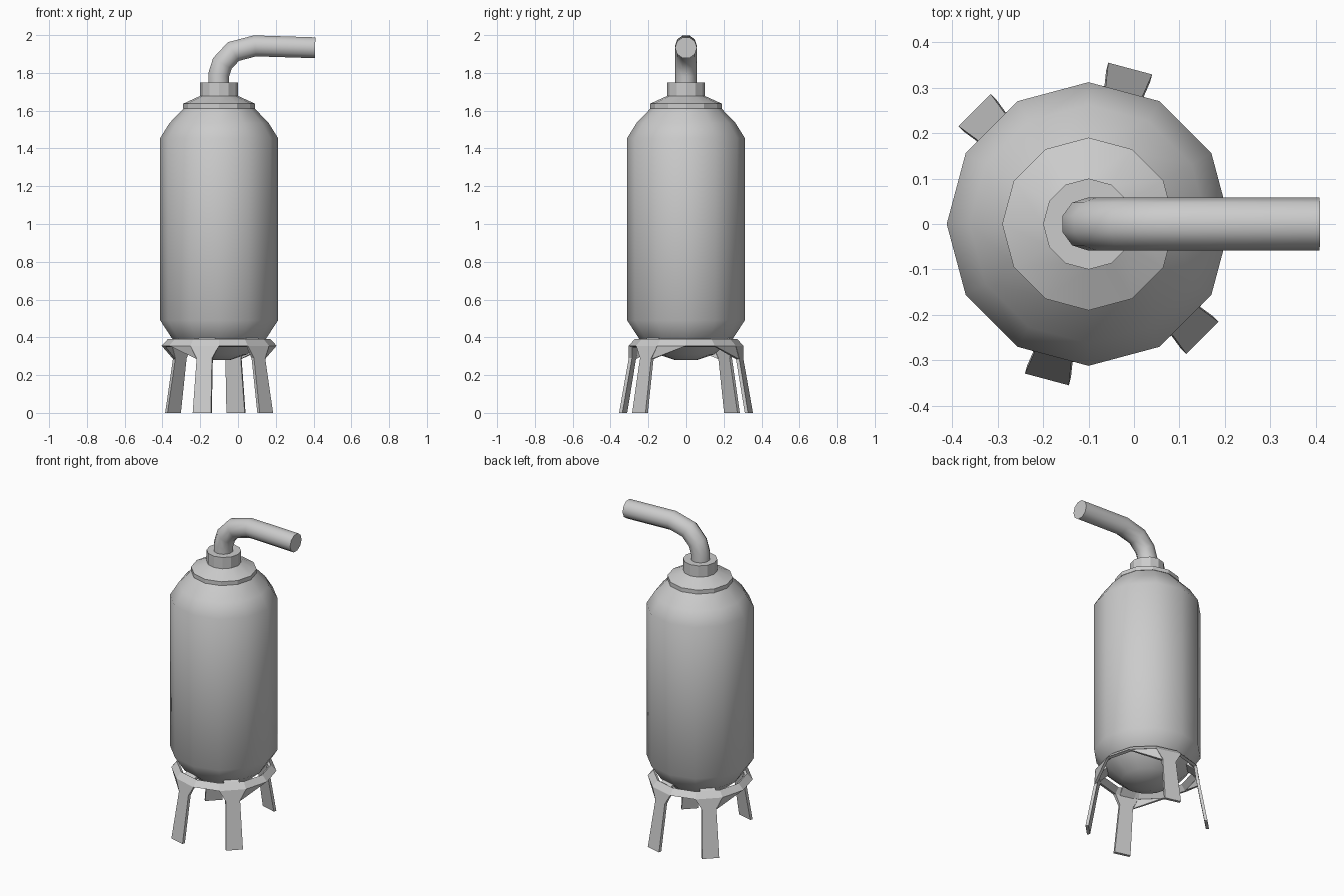
import bpy, bmesh, math
from mathutils import Vector

if "Cube" in bpy.data.objects:
    bpy.data.objects.remove(bpy.data.objects["Cube"])

CX = -0.1      # tank axis
SIDES = 12


def finish(bm, name, smooth=None):
    bmesh.ops.recalc_face_normals(bm, faces=bm.faces)
    me = bpy.data.meshes.new(name)
    bm.to_mesh(me)
    bm.free()
    ob = bpy.data.objects.new(name, me)
    bpy.context.collection.objects.link(ob)
    if smooth:
        bpy.ops.object.select_all(action='DESELECT')
        ob.select_set(True)
        bpy.context.view_layer.objects.active = ob
        bpy.ops.object.shade_smooth_by_angle(angle=math.radians(smooth))
    return ob


def polar(r, deg, z):
    a = math.radians(deg)
    return Vector((CX + r * math.cos(a), r * math.sin(a), z))


def bridge(bm, loops, close=False):
    """Skin equal-length vertex loops, optionally joining last to first."""
    pairs = list(zip(loops, loops[1:])) + ([(loops[-1], loops[0])] if close else [])
    for a, b in pairs:
        n = len(a)
        for i in range(n):
            bm.faces.new((a[i], a[(i + 1) % n], b[(i + 1) % n], b[i]))


def lathe(name, profile, close=False, smooth=None):
    bm = bmesh.new()
    loops = [[bm.verts.new(polar(r, 360 * i / SIDES, z)) for i in range(SIDES)]
             for r, z in profile]
    bridge(bm, loops, close)
    if not close:
        bm.faces.new(loops[0])
        bm.faces.new(loops[-1])
    return finish(bm, name, smooth)


def pipe(name, path, r, n=10):
    """Mitred tube along a path in the XZ plane."""
    pts = [Vector((x, 0, z)) for x, z in path]
    bm = bmesh.new()
    loops = []
    for i, p in enumerate(pts):
        d0 = (p - pts[i - 1]).normalized() if i else (pts[1] - p).normalized()
        d1 = (pts[i + 1] - p).normalized() if i < len(pts) - 1 else d0
        t = (d0 + d1).normalized()
        side = Vector((-t.z, 0, t.x)) / max(t.dot(d0), 0.5)
        loops.append([bm.verts.new(p + r * (math.cos(a) * side + math.sin(a) * Vector((0, 1, 0))))
                      for a in (2 * math.pi * (k + 0.5) / n for k in range(n))])
    bridge(bm, loops)
    bm.faces.new(loops[0])
    bm.faces.new(loops[-1])
    return finish(bm, name, 38)


def plate(bm, outer, inner):
    """Slab between two matching outlines."""
    a = [bm.verts.new(p) for p in outer]
    b = [bm.verts.new(p) for p in inner]
    bridge(bm, [a, b])
    bm.faces.new(a)
    bm.faces.new(b)


# Tank body with domed ends
lathe("tank_body", [(0.06, 0.28), (0.15, 0.31), (0.25, 0.395), (0.312, 0.49),
                    (0.312, 1.455), (0.262, 1.535), (0.185, 1.615)], smooth=40)

# Cap and neck on top
lathe("tank_cap", [(0.19, 1.612), (0.19, 1.637), (0.1, 1.678)], smooth=20)
lathe("neck_collar", [(0.1, 1.67), (0.1, 1.75)], smooth=20)

# Bent outlet pipe
pipe("outlet_pipe", [(-0.102, 1.70), (-0.102, 1.79), (-0.083, 1.85),
                     (-0.024, 1.913), (0.09, 1.943), (0.408, 1.933)], 0.058)

# Support ring
lathe("support_ring", [(0.305, 0.355), (0.272, 0.39), (0.258, 0.382), (0.286, 0.35)], close=True)

# Four legs on facet middles, flared into the ring, with tabs up to the tank
COS = math.cos(math.pi / SIDES)
for n, (ang, wide) in enumerate(((75, -1), (135, 1), (255, -1), (315, 1))):
    bm = bmesh.new()
    rad = Vector((math.cos(math.radians(ang)), math.sin(math.radians(ang)), 0))
    tan = Vector((-rad.y, rad.x, 0))

    def at(r, s, z):
        return Vector((CX, 0, z)) + rad * r + tan * s

    def outline(off):
        half = (0.305 * COS - off) * math.tan(math.pi / SIDES)
        rows = [(0.354, -0.05, 0), (0.354, 0.05, 0), (0.303, 0.042, 0.29),
                (0.305 * COS, half, 0.355), (0.305 * COS, -half, 0.355), (0.303, -0.042, 0.29)]
        return [at(r - off, s, z) for r, s, z in rows]

    plate(bm, outline(0), outline(0.018))
    # gusset along the open side of the frame
    far = ang + wide * 45
    near = ang + wide * 15
    plate(bm, [polar(0.304, near, 0.355), polar(0.304, far, 0.355), at(0.302, wide * 0.042, 0.285)],
          [polar(0.288, near, 0.355), polar(0.288, far, 0.355), at(0.285, wide * 0.042, 0.285)])
    # tab
    plate(bm, [at(0.29, -0.045, 0.36), at(0.29, 0.045, 0.36), at(0.24, 0.045, 0.4), at(0.24, -0.045, 0.4)],
          [at(0.28, -0.045, 0.345), at(0.28, 0.045, 0.345), at(0.23, 0.045, 0.385), at(0.23, -0.045, 0.385)])
    finish(bm, f"leg_{n + 1}")
